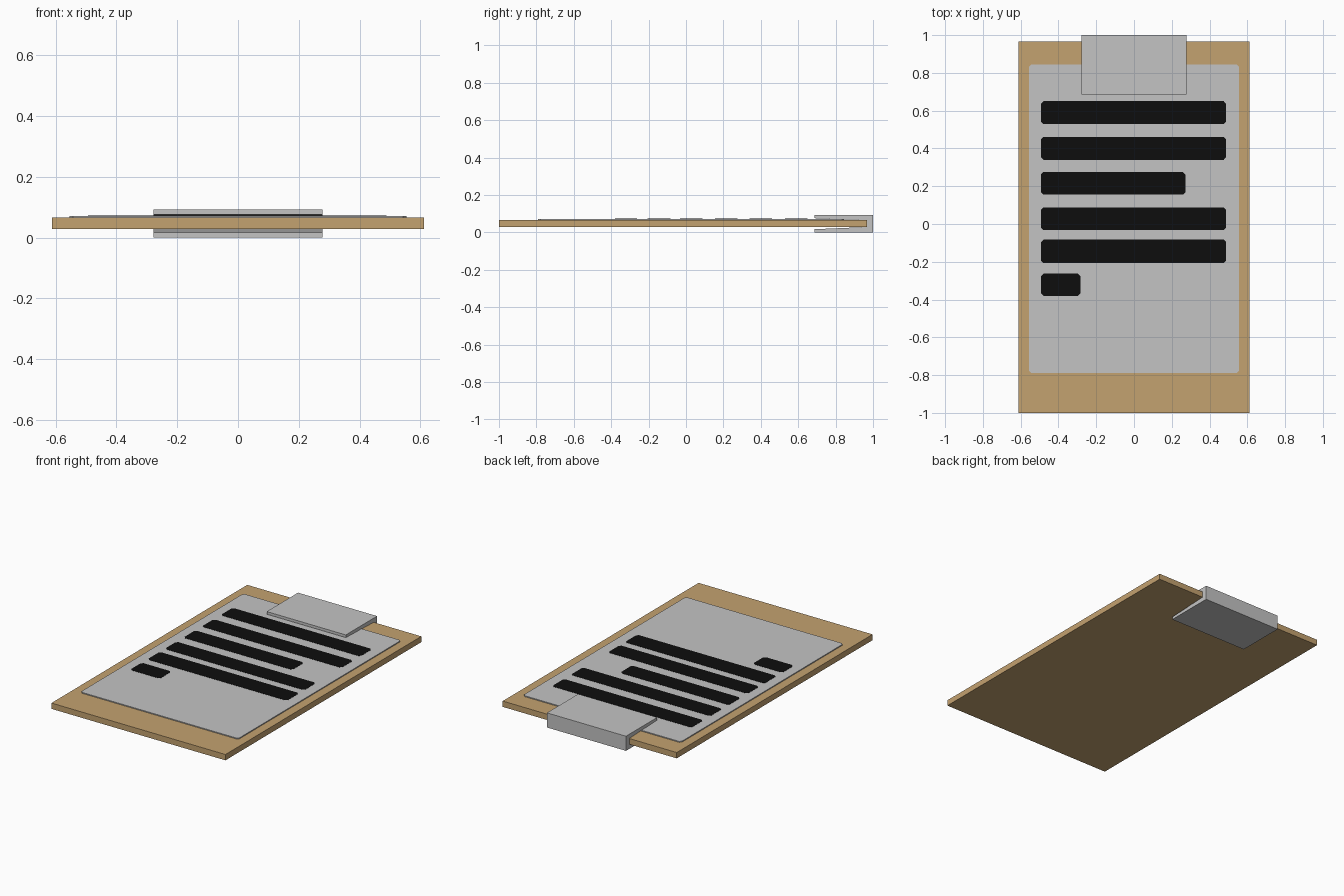
import bpy, bmesh

if "Cube" in bpy.data.objects:
    bpy.data.objects.remove(bpy.data.objects["Cube"])


def material(name, rgb):
    m = bpy.data.materials.new(name)
    m.diffuse_color = (*rgb, 1)
    m.use_nodes = True
    m.node_tree.nodes["Principled BSDF"].inputs["Base Color"].default_value = m.diffuse_color
    return m


WOOD = material("board tan", (0.55, 0.36, 0.162))
GREY = material("light grey", (0.55, 0.55, 0.55))
INK = material("ink black", (0.004, 0.004, 0.004))


def prism(name, points, offset, mat):
    """Extrude a closed 3D outline along an offset vector."""
    bm = bmesh.new()
    face = bm.faces.new([bm.verts.new(p) for p in points])
    ext = bmesh.ops.extrude_face_region(bm, geom=[face])
    moved = [v for v in ext["geom"] if isinstance(v, bmesh.types.BMVert)]
    bmesh.ops.translate(bm, verts=moved, vec=offset)
    bmesh.ops.recalc_face_normals(bm, faces=bm.faces)
    me = bpy.data.meshes.new(name)
    bm.to_mesh(me)
    bm.free()
    me.materials.append(mat)
    ob = bpy.data.objects.new(name, me)
    bpy.context.collection.objects.link(ob)
    return ob


def plate(name, x0, x1, y0, y1, z0, z1, mat, c=0.0):
    """Flat plate, with corners cut by c."""
    if c:
        pts = [(x0 + c, y0), (x1 - c, y0), (x1, y0 + c), (x1, y1 - c),
               (x1 - c, y1), (x0 + c, y1), (x0, y1 - c), (x0, y0 + c)]
    else:
        pts = [(x0, y0), (x1, y0), (x1, y1), (x0, y1)]
    return prism(name, [(x, y, z0) for x, y in pts], (0, 0, z1 - z0), mat)


# Wooden board and sheet of paper
plate("board", -0.612, 0.612, -1.0, 0.967, 0.029, 0.066, WOOD)
plate("paper", -0.555, 0.555, -0.79, 0.845, 0.066, 0.072, GREY, 0.012)

# Dark writing bars: right end, bottom, top
bars = [(0.488, 0.53, 0.65), (0.488, 0.34, 0.46), (0.272, 0.155, 0.275),
        (0.488, -0.032, 0.087), (0.488, -0.207, -0.083), (-0.284, -0.38, -0.263)]
for i, (right, low, high) in enumerate(bars):
    plate(f"writing_bar_{i + 1}", -0.493, right, low, high, 0.072, 0.0732, INK, 0.013)

# Clip: C-shaped side profile with jaws that thin towards the front
profile = [(0.686, 0.0), (1.0, 0.0), (1.0, 0.093), (0.686, 0.093),
           (0.686, 0.076), (0.967, 0.066), (0.967, 0.029), (0.686, 0.017)]
prism("clip", [(-0.278, y, z) for y, z in profile], (0.556, 0, 0), GREY)
